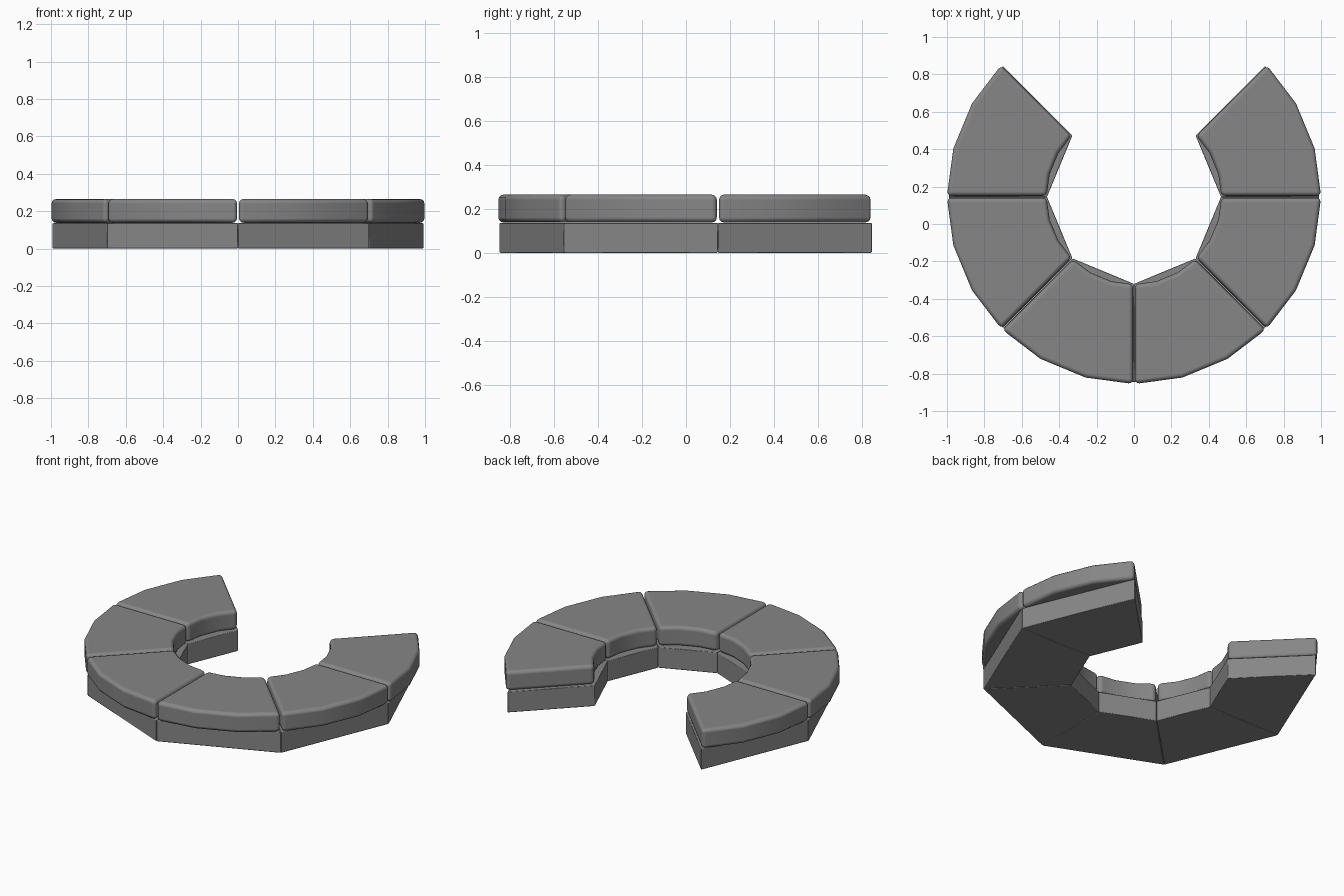
import bpy, bmesh, math

if "Cube" in bpy.data.objects:
    bpy.data.objects.remove(bpy.data.objects["Cube"])

CY = 0.145          # centre of the ring in y
STEP = math.radians(45)
START = math.radians(135)

grey = bpy.data.materials.new("mid grey")
grey.diffuse_color = (0.24, 0.24, 0.24, 1)
grey.use_nodes = True
grey.node_tree.nodes["Principled BSDF"].inputs["Base Color"].default_value = grey.diffuse_color


def wedge(name, a0, r_in, r_out, z0, z1, cuts, gap, bevel, segments):
    """Ring segment of 45 degrees with a gap at both ends and rounded edges."""
    def arc(r):
        pts = []
        for i in range(cuts + 1):
            a = a0 + STEP * i / cuts
            x, y = r * math.cos(a), r * math.sin(a)
            s = gap if i == 0 else -gap if i == cuts else 0
            pts.append((x - s * math.sin(a), y + s * math.cos(a) + CY))
        return pts

    outline = arc(r_out) + arc(r_in)[::-1]
    bm = bmesh.new()
    low = [bm.verts.new((x, y, z0)) for x, y in outline]
    top = [bm.verts.new((x, y, z1)) for x, y in outline]
    n = len(outline)
    bm.faces.new(low[::-1])
    bm.faces.new(top)
    for i in range(n):
        j = (i + 1) % n
        bm.faces.new((low[i], low[j], top[j], top[i]))
    bmesh.ops.recalc_face_normals(bm, faces=bm.faces)
    for f in bm.faces:
        f.smooth = True
    me = bpy.data.meshes.new(name)
    bm.to_mesh(me)
    bm.free()
    me.materials.append(grey)
    ob = bpy.data.objects.new(name, me)
    bpy.context.collection.objects.link(ob)
    m = ob.modifiers.new("rounding", 'BEVEL')
    m.width = bevel
    m.segments = segments
    m.limit_method = 'ANGLE'
    m.angle_limit = math.radians(30)
    m.harden_normals = True
    return ob


for k in range(6):
    a = START + k * STEP
    # straight-sided base block
    wedge(f"sofa_base_{k + 1}", a, 0.465, 0.992, 0.0, 0.137, 1, 0.0005, 0.004, 1)
    # curved seat cushion
    wedge(f"seat_cushion_{k + 1}", a, 0.467, 1.0, 0.138, 0.265, 3, 0.005, 0.024, 3)
